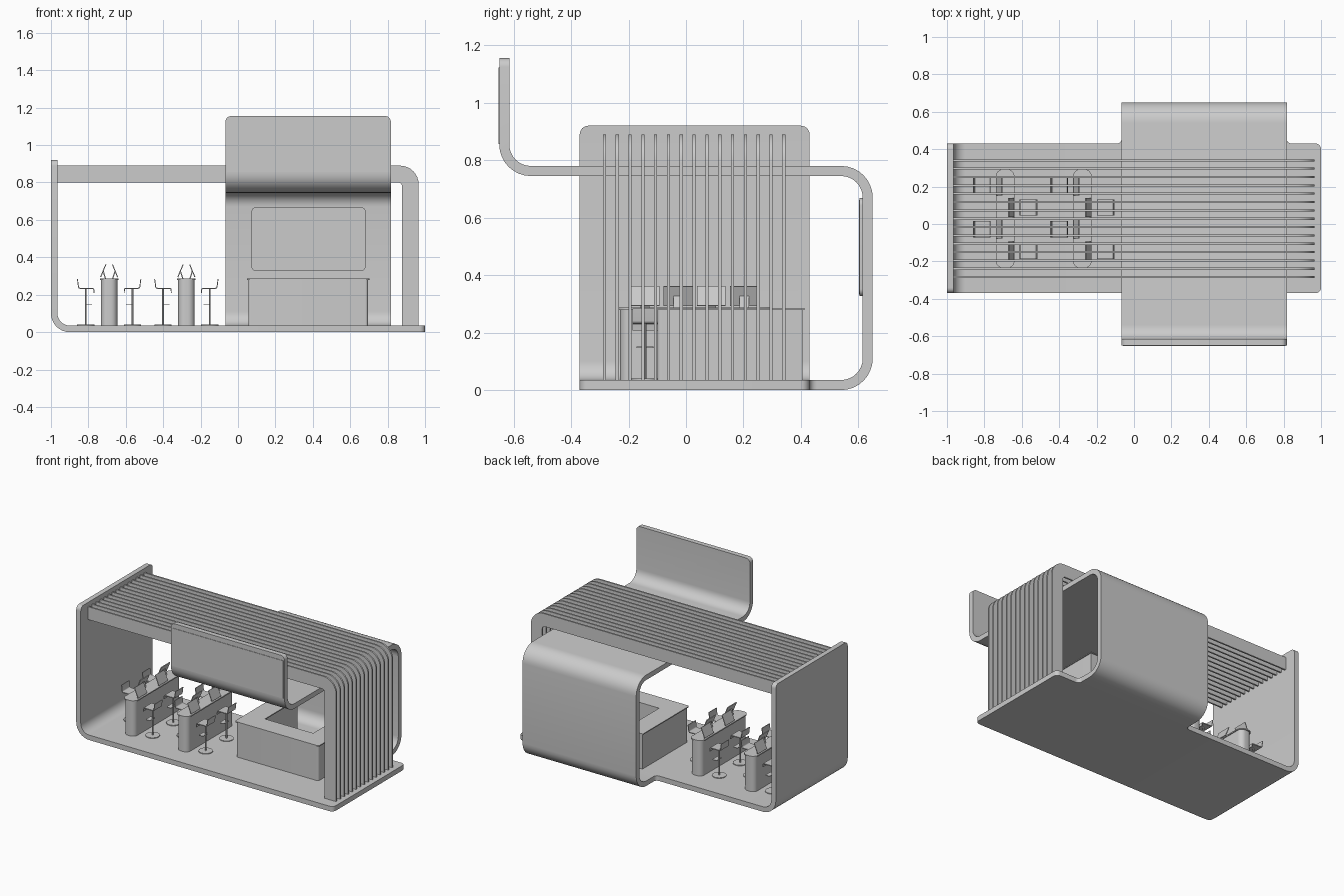
import bpy, bmesh, math
from mathutils import Vector

if "Cube" in bpy.data.objects:
    bpy.data.objects.remove(bpy.data.objects["Cube"])

FLOOR = 0.035


def rounded(pts, seg=8):
    """Polygon from (u, v, radius) corners; corners with a radius become arcs."""
    out, n = [], len(pts)
    for i, p in enumerate(pts):
        c = Vector(p[:2])
        r = p[2] if len(p) > 2 else 0
        if r == 0:
            out.append(c)
            continue
        a = (Vector(pts[i - 1][:2]) - c).normalized()
        b = (Vector(pts[(i + 1) % n][:2]) - c).normalized()
        half = a.angle(b) / 2
        d = r / math.tan(half)
        mid = c + (a + b).normalized() * (r / math.sin(half))
        s, e = c + a * d - mid, c + b * d - mid
        ang = s.angle_signed(e)
        a0 = math.atan2(s.y, s.x)
        for k in range(seg + 1):
            t = a0 - ang * k / seg
            out.append(mid + Vector((math.cos(t), math.sin(t))) * r)
    return out


def rect(u0, u1, v0, v1, r=0):
    return [(u0, v0, r), (u1, v0, r), (u1, v1, r), (u0, v1, r)]


def prism(name, pts, axis, lo, hi, corner=None, r=0.03):
    """Extrude a rounded polygon along an axis; optionally round chosen edges."""
    place = {'x': lambda u, v, w: (w, u, v),
             'y': lambda u, v, w: (u, w, v),
             'z': lambda u, v, w: (u, v, w)}[axis]
    poly = rounded(pts)
    bm = bmesh.new()
    a = [bm.verts.new(place(p.x, p.y, lo)) for p in poly]
    b = [bm.verts.new(place(p.x, p.y, hi)) for p in poly]
    bm.faces.new(a)
    bm.faces.new(b[::-1])
    for i in range(len(a)):
        j = (i + 1) % len(a)
        bm.faces.new((a[i], b[i], b[j], a[j]))
    bmesh.ops.recalc_face_normals(bm, faces=bm.faces)
    if corner:
        edges = [e for e in bm.edges if corner(e.verts[0].co, e.verts[1].co)]
        bmesh.ops.bevel(bm, geom=edges, offset=r, segments=6, profile=0.5, affect='EDGES')
    me = bpy.data.meshes.new(name)
    bm.to_mesh(me)
    bm.free()
    ob = bpy.data.objects.new(name, me)
    bpy.context.collection.objects.link(ob)
    return ob


def near(a, b):
    return abs(a - b) < 1e-4


# floor that curves up into the left wall
prism("floor_and_side_wall",
      [(-1, 0.92), (-1, 0, 0.1), (1, 0), (1, FLOOR), (-0.965, FLOOR, 0.065), (-0.965, 0.92)],
      'y', -0.37, 0.43,
      lambda p, q: near(p.y, q.y) and ((near(p.z, 0.92) and near(q.z, 0.92))
                                       or (near(p.x, 1) and near(q.x, 1))))

# ribbon: back floor, back wall, canopy and upright sign
X0, X1 = -0.067, 0.817
prism("back_wall_canopy",
      [(0.43, 0), (0.65, 0, 0.11), (0.65, 0.78, 0.11), (-0.615, 0.78, 0.075),
       (-0.615, 1.155), (-0.65, 1.155), (-0.65, 0.745, 0.11), (0.615, 0.745, 0.075),
       (0.615, FLOOR, 0.075), (0.43, FLOOR)],
      'x', X0, X1,
      lambda p, q: near(p.x, q.x) and near(p.z, 1.155) and near(q.z, 1.155))
prism("sign_panel", rect(X0 + 0.008, X1 - 0.008, 0.857, 1.122), 'y', -0.653, -0.649)

# small inside fillets where the ribbon meets the floor
for x, s in ((X0, -1), (X1, 1)):
    f = 0.025
    arc = [(x + s * f * (1 - math.cos(t)), 0.43 + f * (1 - math.sin(t)))
           for t in (k * math.pi / 12 for k in range(7))]
    prism("floor_fillet", [(x, 0.43)] + arc, 'z', 0, FLOOR)

# wall screen
prism("wall_screen", rect(0.072, 0.682, 0.327, 0.668, 0.025), 'y', 0.604, 0.616)
prism("wall_screen_glass", rect(0.078, 0.676, 0.333, 0.662, 0.02), 'y', 0.602, 0.605)

# louvre slats bending down on the right
for i in range(15):
    y = -0.284 + i * 0.0446
    prism("louvre_slat",
          [(-0.966, 0.80), (0.877, 0.80, 0.02), (0.877, FLOOR), (0.966, FLOOR),
           (0.966, 0.89, 0.1), (-0.966, 0.89)],
          'y', y - 0.0055, y + 0.0055)


# U-shaped counter, open at the back
def counter(name, o, z0, z1):
    w = 0.125
    prism(name, [(0.055 - o, -0.10 - o, 0.015), (0.695 + o, -0.10 - o, 0.015),
                 (0.695 + o, 0.405 + o), (0.695 - w - o, 0.405 + o),
                 (0.695 - w - o, -0.10 + w + o), (0.055 + w + o, -0.10 + w + o),
                 (0.055 + w + o, 0.405 + o), (0.055 - o, 0.405 + o)], 'z', z0, z1)


counter("counter_body", 0, FLOOR, 0.279)
counter("counter_top", 0.007, 0.279, 0.286)


def disc(name, x, y, r, z0, z1, n=20):
    prism(name, [(x + r * math.cos(2 * math.pi * k / n), y + r * math.sin(2 * math.pi * k / n))
                 for k in range(n)], 'z', z0, z1)


def chair(cx, cy, s):
    """Stool with low back; s = 1 faces +x, s = -1 faces -x."""
    disc("chair_base", cx, cy, 0.046, FLOOR, 0.040)
    disc("chair_pole", cx, cy, 0.005, 0.040, 0.232, 10)
    prof = [(-0.047, 0.284), (-0.040, 0.231, 0.012), (0.040, 0.231, 0.006), (0.043, 0.208),
            (0.047, 0.208), (0.045, 0.237, 0.010), (-0.036, 0.237, 0.008), (-0.042, 0.284)]
    prism("chair_seat", [(cx + s * p[0],) + p[1:] for p in prof], 'y', cy - 0.043, cy + 0.043)
    # foot rest
    u = sorted((cx, cx + s * 0.034))
    prism("chair_foot_rest", rect(u[0], u[1], cy - 0.03, cy + 0.03, 0.006), 'z', 0.147, 0.151)


def tablet(cx, cy, s):
    """Leaning screen with a stand; s picks the table side."""
    def side(pts):
        return [(cx + s * u, v) for u, v in pts]
    prism("tablet_screen", side([(0.048, 0.295), (0.020, 0.363), (0.015, 0.361), (0.043, 0.293)]),
          'y', cy - 0.05, cy + 0.05)
    prism("tablet_stand", side([(0.034, 0.322), (0.022, 0.286), (0.016, 0.286), (0.029, 0.327)]),
          'y', cy - 0.016, cy + 0.016)


# two display tables, each with four tablets and four chairs
for tx in (-0.689, -0.276):
    prism("table_body", rect(tx - 0.044, tx + 0.044, -0.23, 0.287, 0.035), 'z', FLOOR, 0.279)
    prism("table_top", rect(tx - 0.05, tx + 0.05, -0.236, 0.293, 0.04), 'z', 0.279, 0.287)
    for s, ys in ((-1, (0.203, -0.028)), (1, (0.088, -0.143))):
        for y in ys:
            tablet(tx, y, s)
            chair(tx + s * 0.125, y, -s)

# smooth curved surfaces, keep hard edges
bpy.ops.object.select_all(action='SELECT')
bpy.context.view_layer.objects.active = bpy.context.selected_objects[0]
bpy.ops.object.shade_smooth_by_angle(angle=math.radians(30))
